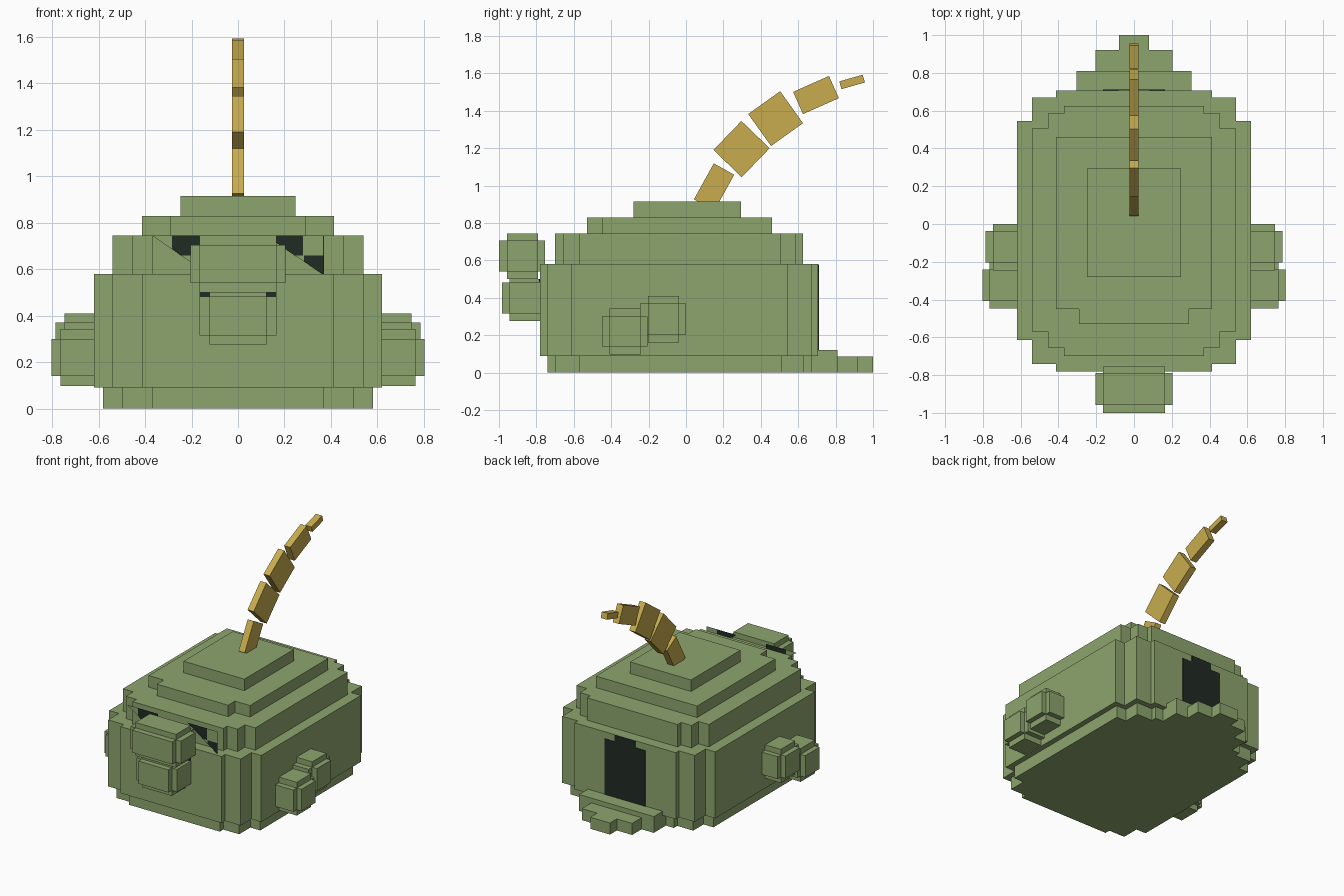
import bpy, bmesh, math
from mathutils import Matrix

if "Cube" in bpy.data.objects:
    bpy.data.objects.remove(bpy.data.objects["Cube"], do_unlink=True)


def material(name, rgb):
    m = bpy.data.materials.new(name)
    m.use_nodes = True
    m.diffuse_color = (*rgb, 1)
    m.node_tree.nodes["Principled BSDF"].inputs["Base Color"].default_value = (*rgb, 1)
    return m


GREEN = material("leaf green", (0.27, 0.375, 0.155))
GOLD = material("straw gold", (0.578, 0.413, 0.076))
DARK = material("near black", (0.015, 0.024, 0.017))


def finish(name, bm, *mats):
    mesh = bpy.data.meshes.new(name)
    bm.to_mesh(mesh)
    bm.free()
    for m in mats:
        mesh.materials.append(m)
    obj = bpy.data.objects.new(name, mesh)
    bpy.context.collection.objects.link(obj)
    return obj


def add_box(bm, x, y, z):
    """Box from (low, high) pairs on each axis."""
    spans = (x, y, z)
    mid = [(a + b) / 2 for a, b in spans]
    size = [b - a for a, b in spans]
    mat = Matrix.Translation(mid) @ Matrix.Diagonal((*size, 1))
    bmesh.ops.create_cube(bm, size=1, matrix=mat)


def boxes(name, mat, parts):
    bm = bmesh.new()
    for p in parts:
        add_box(bm, *p)
    return finish(name, bm, mat)


def layer(name, z0, z1, steps):
    """Slab with a stepped outline; steps are (half width, front y, back y), widest first."""
    front, back = [], []
    for i, (w, f, b) in enumerate(steps):
        if i:
            front.append((w, steps[i - 1][1]))
            back.append((w, steps[i - 1][2]))
        front.append((w, f))
        back.append((w, b))
    right = front[::-1] + back
    outline = []
    for p in right + [(-x, y) for x, y in reversed(right)]:
        if not outline or p != outline[-1]:
            outline.append(p)
    bm = bmesh.new()
    face = bm.faces.new([bm.verts.new((x, y, z0)) for x, y in outline])
    top = bmesh.ops.extrude_face_region(bm, geom=[face])["geom"]
    bmesh.ops.translate(bm, vec=(0, 0, z1 - z0),
                        verts=[v for v in top if isinstance(v, bmesh.types.BMVert)])
    bmesh.ops.recalc_face_normals(bm, faces=bm.faces)
    return finish(name, bm, GREEN)


# Stacked body layers
layer("body_base", 0, 0.09, [(0.58, -0.57, 0.51), (0.50, -0.70, 0.63), (0.37, -0.74, 0.67)])
layer("body_main", 0.09, 0.58, [(0.62, -0.615, 0.545), (0.54, -0.74, 0.67), (0.412, -0.78, 0.707)])
layer("body_shoulder", 0.58, 0.745, [(0.54, -0.57, 0.505), (0.455, -0.655, 0.585), (0.37, -0.70, 0.625)])
layer("body_upper", 0.745, 0.83, [(0.413, -0.45, 0.46), (0.29, -0.53, 0.46)])
layer("body_cap", 0.83, 0.915, [(0.248, -0.28, 0.295)])

# Stepped tail at the foot of the back
boxes("tail", GREEN, [
    ((-0.305, 0.305), (0.6, 0.81), (0, 0.12)),
    ((-0.205, 0.205), (0.8, 0.92), (0, 0.085)),
    ((-0.08, 0.08), (0.9, 1.0), (0, 0.085)),
])

# Snout and jaw
boxes("snout", GREEN, [
    ((-0.165, 0.165), (-1.0, -0.755), (0.54, 0.705)),
    ((-0.205, 0.205), (-0.958, -0.79), (0.54, 0.705)),
    ((-0.165, 0.165), (-0.958, -0.79), (0.50, 0.745)),
])
boxes("jaw", GREEN, [
    ((-0.122, 0.122), (-0.985, -0.77), (0.315, 0.482)),
    ((-0.165, 0.165), (-0.945, -0.77), (0.315, 0.482)),
    ((-0.122, 0.122), (-0.945, -0.77), (0.275, 0.50)),
])

# Stubby limbs, two on each side
LIMBS = {
    "front_limb": ((-0.448, -0.408, -0.242, -0.205), (0.097, 0.14, 0.30, 0.342), 0.765, 0.803),
    "rear_limb": ((-0.245, -0.203, -0.037, 0.0), (0.162, 0.205, 0.37, 0.41), 0.747, 0.785),
}
for name, (y, z, shoulder, tip) in LIMBS.items():
    for side, s in (("left", 1), ("right", -1)):
        def reach(end):
            return tuple(sorted((s * 0.6, s * end)))
        boxes(side + "_" + name, GREEN, [
            (reach(tip), (y[1], y[2]), (z[1], z[2])),
            (reach(shoulder), (y[0], y[3]), (z[1], z[2])),
            (reach(shoulder), (y[1], y[2]), (z[0], z[3])),
        ])

# Curved stalk made of tilted blocks: y, z, length, depth, tilt
STALK = [
    (0.150, 0.992, 0.22, 0.125, 61),
    (0.297, 1.195, 0.215, 0.21, 46),
    (0.479, 1.358, 0.21, 0.21, 35.5),
    (0.695, 1.484, 0.21, 0.13, 24),
    (0.888, 1.554, 0.13, 0.043, 16),
]
for i, (y, z, length, depth, tilt) in enumerate(STALK):
    bm = bmesh.new()
    mat = (Matrix.Translation((0, y, z)) @ Matrix.Rotation(math.radians(tilt), 4, "X")
           @ Matrix.Diagonal((0.05, length, depth, 1)))
    bmesh.ops.create_cube(bm, size=1, matrix=mat)
    finish("stalk_block_%d" % (i + 1), bm, GOLD)


# Slanted eye plates in front of the shoulder layer
def eye(name, polygons):
    bm = bmesh.new()
    for index, pts in polygons:
        f = bm.faces.new([bm.verts.new((x, -0.76, z)) for x, z in pts])
        f.material_index = index
        f.normal_update()
        if f.normal.y > 0:
            f.normal_flip()
    finish(name, bm, GREEN, DARK)


T, M, B = 0.744, 0.658, 0.575
eye("right_eye", [
    (0, [(-0.37, T), (-0.285, T), (-0.285, 0.687)]),
    (1, [(-0.285, T), (-0.12, T), (-0.12, M), (-0.245, M), (-0.285, 0.687)]),
    (0, [(-0.12, M), (-0.12, B), (-0.245, M)]),
])
eye("left_eye", [
    (1, [(0.12, T), (0.28, T), (0.28, M), (0.245, M)]),
    (0, [(0.28, T), (0.367, T), (0.367, M), (0.28, M)]),
    (0, [(0.245, M), (0.285, M), (0.285, 0.632)]),
    (1, [(0.285, M), (0.367, M), (0.367, B), (0.285, 0.632)]),
])

# Dark mouth line and back patch
boxes("mouth", DARK, [((-0.165, 0.165), (-0.785, -0.779), (0.482, 0.50))])
boxes("back_patch", DARK, [
    ((-0.165, 0.165), (0.704, 0.711), (0.12, 0.53)),
    ((-0.083, 0.083), (0.704, 0.711), (0.53, 0.579)),
])
